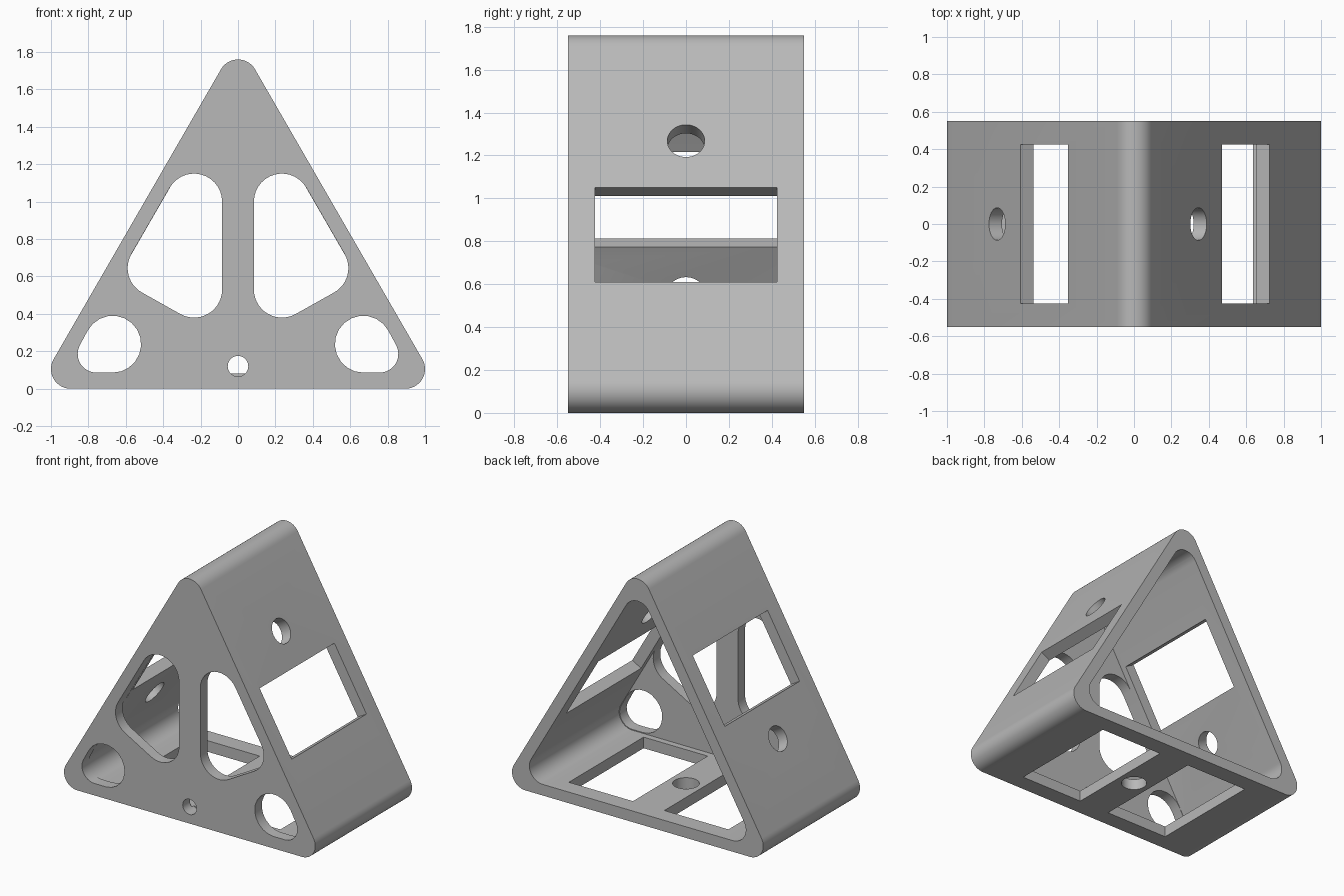
import bpy, bmesh, math
from mathutils import Matrix, Vector

if "Cube" in bpy.data.objects:
    bpy.data.objects.remove(bpy.data.objects["Cube"], do_unlink=True)

R, WALL, HALF_Y = 0.105, 0.08, 0.55
ROOT3 = math.sqrt(3)
SIDE = 2 * (1 - R + R * ROOT3)          # side of the sharp triangle
CENTRE_Z = SIDE / (2 * ROOT3)           # height of its centre

grey = bpy.data.materials.new("plain grey")
grey.use_nodes = True
COLOUR = (0.48, 0.48, 0.48, 1)
grey.diffuse_color = COLOUR
grey.node_tree.nodes["Principled BSDF"].inputs["Base Color"].default_value = COLOUR


def hull_outline(circles, steps=14):
    """Outline wrapped around circles (x, z, radius) listed anticlockwise."""
    n = len(circles)
    normals = []
    for i in range(n):
        (x1, z1, r1), (x2, z2, r2) = circles[i], circles[(i + 1) % n]
        dx, dz = x2 - x1, z2 - z1
        normals.append(math.atan2(dz, dx) - math.acos((r1 - r2) / math.hypot(dx, dz)))
    points = []
    for i, (x, z, r) in enumerate(circles):
        start = normals[i - 1]
        sweep = (normals[i] - start) % math.tau
        for k in range(steps + 1):
            a = start + sweep * k / steps
            points.append((x + r * math.cos(a), z + r * math.sin(a)))
    return points


def disc_outline(x, z, r, steps=40):
    return [(x + r * math.cos(math.tau * k / steps), z + r * math.sin(math.tau * k / steps))
            for k in range(steps)]


def rounded_triangle(inset, r):
    """Three corner circles set in from the sharp triangle."""
    reach = 2 * (CENTRE_Z - inset - r)
    return [(reach * math.cos(math.radians(a)), CENTRE_Z + reach * math.sin(math.radians(a)), r)
            for a in (90, 210, 330)]


def prism(name, outline, y0, y1, matrix=Matrix()):
    bm = bmesh.new()
    face = bm.faces.new([bm.verts.new((x, y0, z)) for x, z in outline])
    new = bmesh.ops.extrude_face_region(bm, geom=[face])["geom"]
    bmesh.ops.translate(bm, vec=(0, y1 - y0, 0),
                        verts=[v for v in new if isinstance(v, bmesh.types.BMVert)])
    bmesh.ops.recalc_face_normals(bm, faces=bm.faces)
    bm.transform(matrix)
    mesh = bpy.data.meshes.new(name)
    bm.to_mesh(mesh)
    bm.free()
    obj = bpy.data.objects.new(name, mesh)
    bpy.context.collection.objects.link(obj)
    mesh.materials.append(grey)
    return obj


def cut(body, cutter):
    mod = body.modifiers.new("cut", "BOOLEAN")
    mod.operation, mod.solver, mod.object = "DIFFERENCE", "EXACT", cutter
    bpy.context.view_layer.objects.active = body
    bpy.ops.object.modifier_apply(modifier=mod.name)
    bpy.data.objects.remove(cutter, do_unlink=True)


# Hollow triangular body, open at the back
body = prism("triangular_frame", hull_outline(rounded_triangle(0, R)), -HALF_Y, HALF_Y)
cut(body, prism("cavity", hull_outline(rounded_triangle(WALL, R)), -HALF_Y + WALL, 1))

# Openings in the front plate
for s in (1, -1):
    large = [(0.235, 0.53, 0.15), (0.44, 0.645, 0.15), (0.235, 1.0, 0.15)]
    small = [(0.67, 0.238, 0.152), (0.757, 0.186, 0.1)]
    for circles in (large, small):
        outline = [(s * x, z) for x, z in hull_outline(circles)]
        cut(body, prism("front_opening", outline, -1, -HALF_Y + WALL + 0.02))
cut(body, prism("front_pin_hole", disc_outline(0, 0.12, 0.055), -1, -HALF_Y + WALL + 0.02))

# Windows and round holes in the three walls, drawn on the floor then turned
WINDOW, WINDOW_Y, HOLE = 0.51, 0.425, 0.087
layout = {0: ([-0.38, 0.38], 0), 120: ([-0.118], 0.387), 240: ([-0.118], 0.387)}
for angle, (windows, hole) in layout.items():
    centre = Vector((0, 0, CENTRE_Z))
    turn = (Matrix.Translation(centre) @ Matrix.Rotation(-math.radians(angle), 4, "Y")
            @ Matrix.Translation(-centre))
    for x in windows:
        a, b = x - WINDOW / 2, x + WINDOW / 2
        box = [(a, -0.1), (b, -0.1), (b, WALL + 0.02), (a, WALL + 0.02)]
        cut(body, prism("wall_window", box, -WINDOW_Y, WINDOW_Y, turn))
    upright = turn @ Matrix.Rotation(math.pi / 2, 4, "X")
    cut(body, prism("wall_hole", disc_outline(hole, 0, HOLE), -0.1, WALL + 0.02, upright))

# Smooth rounded corners, crisp edges
bpy.ops.object.select_all(action="DESELECT")
body.select_set(True)
bpy.context.view_layer.objects.active = body
bpy.ops.object.shade_smooth_by_angle(angle=math.radians(30))
